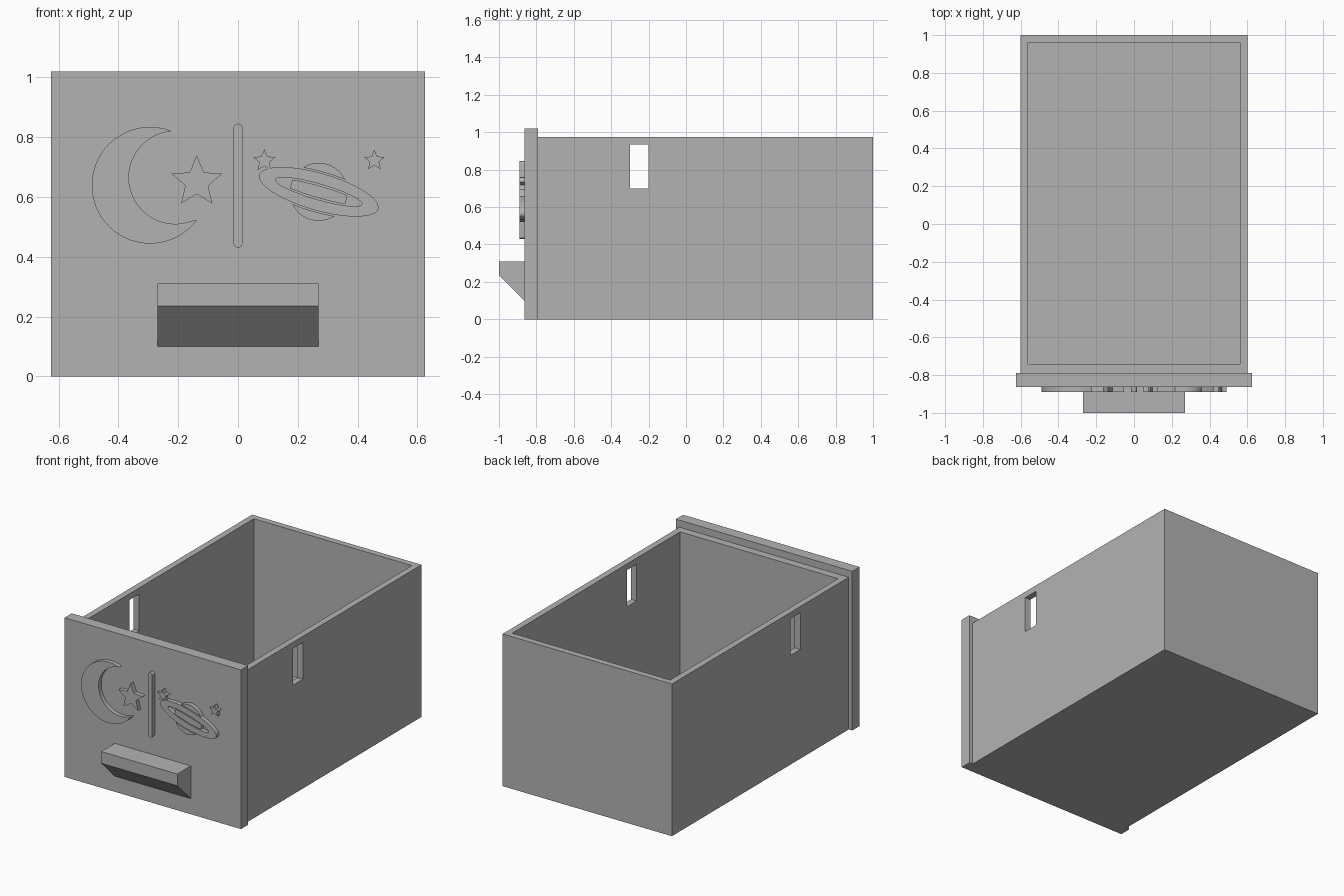
import bpy, bmesh
from math import sin, cos, pi, radians, sqrt

if "Cube" in bpy.data.objects:
    bpy.data.objects.remove(bpy.data.objects["Cube"])

GREY = (0.45, 0.45, 0.45, 1)
mat = bpy.data.materials.new("plain grey")
mat.use_nodes = True
mat.diffuse_color = GREY
mat.node_tree.nodes["Principled BSDF"].inputs["Base Color"].default_value = GREY

PANEL_FRONT, PANEL_BACK, RELIEF_FRONT = -0.863, -0.79, -0.89


def finish(name, bm, smooth=False):
    bmesh.ops.recalc_face_normals(bm, faces=bm.faces)
    mesh = bpy.data.meshes.new(name)
    bm.to_mesh(mesh)
    bm.free()
    mesh.materials.append(mat)
    ob = bpy.data.objects.new(name, mesh)
    bpy.context.collection.objects.link(ob)
    if smooth:
        bpy.ops.object.select_all(action='DESELECT')
        ob.select_set(True)
        bpy.context.view_layer.objects.active = ob
        bpy.ops.object.shade_smooth_by_angle(angle=radians(30))
    return ob


def box(name, lo, hi):
    bm = bmesh.new()
    bmesh.ops.create_cube(bm, size=1)
    for v in bm.verts:
        v.co = [a + (b - a) * (c + 0.5) for a, b, c in zip(lo, hi, v.co)]
    return finish(name, bm)


def extrude(bm, faces, offset):
    new = bmesh.ops.extrude_face_region(bm, geom=faces)["geom"]
    bmesh.ops.translate(bm, vec=offset,
                        verts=[g for g in new if isinstance(g, bmesh.types.BMVert)])


def relief(name, outline, hole=None):
    """Raise an (x, z) outline from the panel, with an optional matching hole."""
    bm = bmesh.new()
    loops = [[bm.verts.new((x, PANEL_FRONT, z)) for x, z in pts]
             for pts in (outline, hole) if pts]
    if hole:
        a, b = loops
        n = len(a)
        faces = [bm.faces.new((a[i], a[(i + 1) % n], b[(i + 1) % n], b[i]))
                 for i in range(n)]
    else:
        faces = [bm.faces.new(loops[0])]
    extrude(bm, faces, (0, RELIEF_FRONT - PANEL_FRONT, 0))
    return finish(name, bm, smooth=True)


def arc(cx, cz, r, start, end, n=40):
    angles = [radians(start + (end - start) * i / n) for i in range(n + 1)]
    return [(cx + r * cos(t), cz + r * sin(t)) for t in angles]


# Open tray: solid block minus cavity and a slot through both side walls
tray = box("tray", (-0.6, PANEL_BACK, 0), (0.6, 1, 0.975))
cutters = [box("cavity_cutter", (-0.56, -0.74, 0.04), (0.56, 0.96, 1.2)),
           box("slot_cutter", (-0.8, -0.3, 0.70), (0.8, -0.2, 0.935))]
for c in cutters:
    c.hide_render = True
    mod = tray.modifiers.new(c.name, 'BOOLEAN')
    mod.operation, mod.object, mod.solver = 'DIFFERENCE', c, 'EXACT'
bpy.context.view_layer.update()
cut = bpy.data.meshes.new_from_object(tray.evaluated_get(bpy.context.evaluated_depsgraph_get()))
tray.modifiers.clear()
tray.data = cut
for c in cutters:
    bpy.data.objects.remove(c)

# Front panel
box("front_panel", (-0.625, PANEL_FRONT, 0), (0.625, PANEL_BACK, 1.02))

# Handle: flat top, short front, sloping underside
bm = bmesh.new()
profile = [(PANEL_FRONT, 0.31), (-1, 0.31), (-1, 0.235), (PANEL_FRONT, 0.10)]
side = bm.faces.new([bm.verts.new((-0.27, y, z)) for y, z in profile])
extrude(bm, [side], (0.54, 0, 0))
finish("handle", bm)

# Crescent moon
outer = arc(-0.294, 0.639, 0.195, 68.3, 323.5, 64)
inner = arc(-0.21, 0.665, 0.155, 297.2, 94.6, 48)
relief("moon", outer + inner[1:-1])


# Stars
def star(name, cx, cz, r):
    pts = []
    for i in range(10):
        rad, t = (r * 0.45 if i % 2 else r), pi / 2 + i * pi / 5
        pts.append((cx + rad * cos(t), cz + rad * sin(t)))
    relief(name, pts)


star("large_star", -0.138, 0.65, 0.089)
star("small_star_inner", 0.088, 0.721, 0.039)
star("small_star_outer", 0.456, 0.722, 0.036)

# Divider bar with round ends
relief("divider_bar", arc(0, 0.83, 0.015, 0, 180, 12) + arc(0, 0.445, 0.015, 180, 360, 12))

# Ringed planet, drawn in its own tilted frame
TILT, RADIUS = radians(-16), 0.097


def tilted(pts):
    return [(0.27 + u * cos(TILT) - v * sin(TILT),
             0.617 + u * sin(TILT) + v * cos(TILT)) for u, v in pts]


def ellipse(a, b, n=64):
    return [(a * cos(2 * pi * i / n), b * sin(2 * pi * i / n)) for i in range(n)]


def span(half, height, n=24):
    us = [half * (2 * i / n - 1) for i in range(n + 1)]
    return [(u, height(u)) for u in us]


def oval(a, b):
    return lambda u: b * sqrt(max(0, 1 - (u / a) ** 2))


def crossing(a, b):
    return sqrt((RADIUS ** 2 - b * b) / (1 - (b / a) ** 2))


relief("planet_ring", tilted(ellipse(0.207, 0.0625)), tilted(ellipse(0.15, 0.026)))

# Planet caps above and below the ring
edge = (0.213, 0.0675)
half = crossing(*edge)
cap = span(half, oval(RADIUS, RADIUS)) + span(half, oval(*edge))[::-1][1:-1]
relief("planet_cap_top", tilted(cap))
relief("planet_cap_bottom", tilted([(-u, -v) for u, v in cap]))

# Planet band showing through the ring
edge = (0.145, 0.02)
top = span(crossing(*edge), oval(*edge))
relief("planet_band", tilted(top + [(-u, -v) for u, v in top]))
